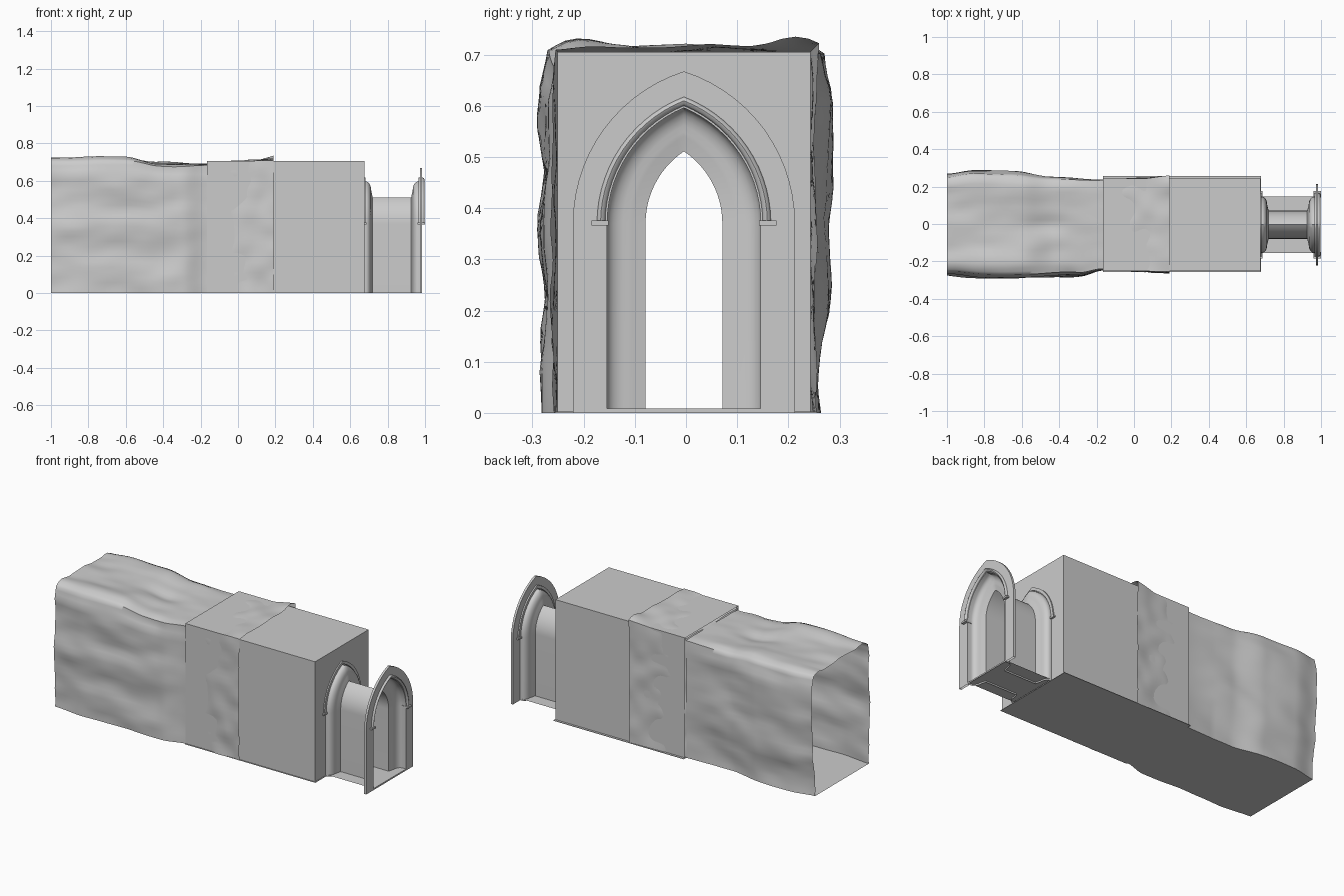
import bpy, bmesh, math
from mathutils import Vector, noise

if "Cube" in bpy.data.objects:
    bpy.data.objects.remove(bpy.data.objects["Cube"])

CY = -0.004                 # centre line of the built stonework
SPRING, C = 0.37, 0.095     # arch springing height, arc-centre offset
HW, H = 0.247, 0.705        # hall half width and height
X0, XJ, X1 = -0.165, 0.19, 0.675
MID = 0.823                 # the two portals mirror about this x


def make(name, verts, faces, angle=35):
    me = bpy.data.meshes.new(name)
    me.from_pydata(verts, [], faces)
    bm = bmesh.new()
    bm.from_mesh(me)
    bmesh.ops.recalc_face_normals(bm, faces=bm.faces)
    bm.to_mesh(me)
    bm.free()
    ob = bpy.data.objects.new(name, me)
    bpy.context.collection.objects.link(ob)
    me.shade_smooth()
    me.set_sharp_from_angle(angle=math.radians(angle))
    return ob


def loft(name, rings, wrap_ring=False, wrap_loft=False, caps=False, angle=35):
    n, m = len(rings[0]), len(rings)
    verts = [p for r in rings for p in r]
    faces = []
    for i in range(m if wrap_loft else m - 1):
        a, b = i * n, ((i + 1) % m) * n
        for j in range(n if wrap_ring else n - 1):
            k = (j + 1) % n
            faces.append((a + j, a + k, b + k, b + j))
    if caps:
        faces += [tuple(i * n for i in range(m)), tuple(i * n + n - 1 for i in range(m))]
    return make(name, verts, faces, angle)


def box(name, x0, x1, y0, y1, z0, z1):
    base = [(y0, z0), (y1, z0), (y1, z1), (y0, z1)]
    v = [(x, y, z) for x in (x0, x1) for y, z in base]
    f = [(0, 1, 2, 3), (4, 5, 6, 7)] + [(i, (i + 1) % 4, (i + 1) % 4 + 4, i + 4) for i in range(4)]
    return make(name, v, f)


def arch(w, base=0.0, n=14):
    """Pointed two-centred arch, (y, z) from one foot to the other."""
    r = w + C
    top = math.acos(C / r)
    half = [(w, base)] + [(-C + r * math.cos(top * i / n), SPRING + r * math.sin(top * i / n))
                          for i in range(n + 1)]
    return [(CY - y, z) for y, z in half] + [(CY + y, z) for y, z in half[-2::-1]]


def arch_ring(x, w, base=0.0):
    return [(x, y, z) for y, z in arch(w, base)]


def lerp(table, x):
    for (a, u), (b, v) in zip(table, table[1:]):
        if x <= b:
            t = max(0, (x - a) / (b - a))
            t = t * t * (3 - 2 * t)
            return u + (v - u) * t
    return table[-1][1]


# Moulded reveal: cove, inner step, then the plain passage, mirrored to the hall
cove = [(0.962 - 0.028 * math.sin(a), 0.108 + 0.042 * math.cos(a))
        for a in [math.pi / 2 * i / 6 for i in range(7)]]
roll = [(0.932, 0.1), (0.929, 0.088), (0.926, 0.075)]
half = [(0.985, 0.15)] + cove + roll
profile = half + [(2 * MID - x, w) for x, w in reversed(half)]
loft("arch_passage", [arch_ring(x, w) for x, w in profile])

# Outer arched face plate
loft("front_arch_plate", [arch_ring(x, w) for x, w in
     [(0.972, 0.15), (0.972, 0.217), (0.985, 0.217), (0.985, 0.15)]], wrap_loft=True)

# Hood mouldings with label stops on both portals
for tag, fx in (("front", lambda x: x), ("hall", lambda x: 2 * MID - x)):
    hood = [(0.964, 0.154), (0.964, 0.17), (0.987, 0.17), (0.993, 0.168),
            (0.996, 0.163), (0.993, 0.157), (0.987, 0.154)]
    loft(tag + "_hood_moulding", [arch_ring(fx(x), w, 0.368) for x, w in hood],
         wrap_loft=True, caps=True, angle=50)
    for s in (-1, 1):
        ys = sorted((CY + s * 0.147, CY + s * 0.181))
        xs = sorted((fx(0.96), fx(1.0)))
        box(tag + "_label_stop", *xs, *ys, 0.366, 0.376)

# Threshold sheet under the passage, with a front lip
loft("threshold", [[(x, CY - 0.15, z), (x, CY + 0.15, z)]
                   for x, z in [(X1, 0.009), (0.985, 0.009), (0.985, 0)]])

# Hall: open-ended walls and roof, end wall with arched opening, floor
outline = [(CY - HW, 0), (CY - HW, H), (CY + HW, H), (CY + HW, 0)]
loft("hall_walls", [[(x, y, z) for y, z in outline] for x in (X0, X1)])
end = arch(0.15) + outline[::-1]
make("hall_end_wall", [(X1, y, z) for y, z in end], [tuple(range(len(end)))])
box("hall_floor", X0, X1 + 0.005, -0.256, 0.256, 0, 0.003)


# Rough rock sections
def section(nw=26, nt=24):
    """Unit section: up the left wall, over the top, down the right wall."""
    return ([(-1, i / nw) for i in range(nw)] +
            [(-1 + 2 * i / nt, 1) for i in range(nt)] +
            [(1, 1 - i / nw) for i in range(nw + 1)])


def outward(u, v):
    d = Vector((u ** 5, max(0, 2 * v - 1) ** 5))
    return d.normalized() if d.length > 1e-6 else Vector((u, 0)).normalized()


left = [(-1, 0.268), (-0.8, 0.28), (-0.3, 0.275), (-0.165, 0.246)]
right = [(-1, 0.262), (-0.85, 0.285), (-0.65, 0.278), (-0.45, 0.252), (-0.165, 0.238)]
roof = [(-1, 0.715), (-0.6, 0.718), (-0.42, 0.695), (-0.165, 0.69)]
rings = []
for i in range(49):
    x = -1 + (X0 + 1) * i / 48
    fade = min(1, 0.3 + (X0 - x) / 0.25)
    ring = []
    for u, v in section():
        d = outward(u, v)
        w = lerp(left if u < 0 else right, x)
        blend = lerp([(-0.3, lerp(left, x)), (0.3, lerp(right, x))], u * 0.3)
        y, z = u * (w if abs(u) == 1 else blend), v * lerp(roof, x)
        # soften the upper corners
        corner = max(0, abs(u) - 0.8) / 0.2 * max(0, v - 0.88) / 0.12
        n = noise.noise(Vector((x * 2.3, y * 7, z * 7))) * 0.018
        n += noise.noise(Vector((x * 6 + 5, y * 15, z * 15))) * 0.006
        off = n * fade - 0.022 * corner * fade
        if u == 1:   # right wall is tucked in near the ground
            off -= lerp([(0.15, 0.022), (0.5, 0)], v) * fade
        y += d.x * off
        z += d.y * off * min(1, v * 4)
        if v == 1:   # dimple along the roof centre
            z -= 0.018 * math.exp(-(y / 0.05) ** 2 - ((x + 0.45) / 0.16) ** 2)
        ring.append((x, y, z))
    rings.append(ring)
loft("cave_tunnel", rings, wrap_ring=True, angle=60)

# Rock sleeve that breaks out through the hall walls
rings = []
for i in range(25):
    x = X0 + (XJ - X0) * i / 24
    t = i / 24
    ring = []
    for u, v in section():
        d = outward(u, v)
        y, z = CY + u * HW, v * H
        off = -0.012 + 0.022 * t ** 0.8
        off += noise.noise(Vector((x * 9, y * 11 + 3, z * 11))) * 0.009
        off += 0.024 * t ** 6 * math.exp(-((y - 0.21) / 0.05) ** 2 - ((z - 0.71) / 0.06) ** 2)
        ring.append((x, y + d.x * off, z + d.y * off * min(1, v * 4)))
    rings.append(ring)
loft("rock_sleeve", rings, angle=60)
